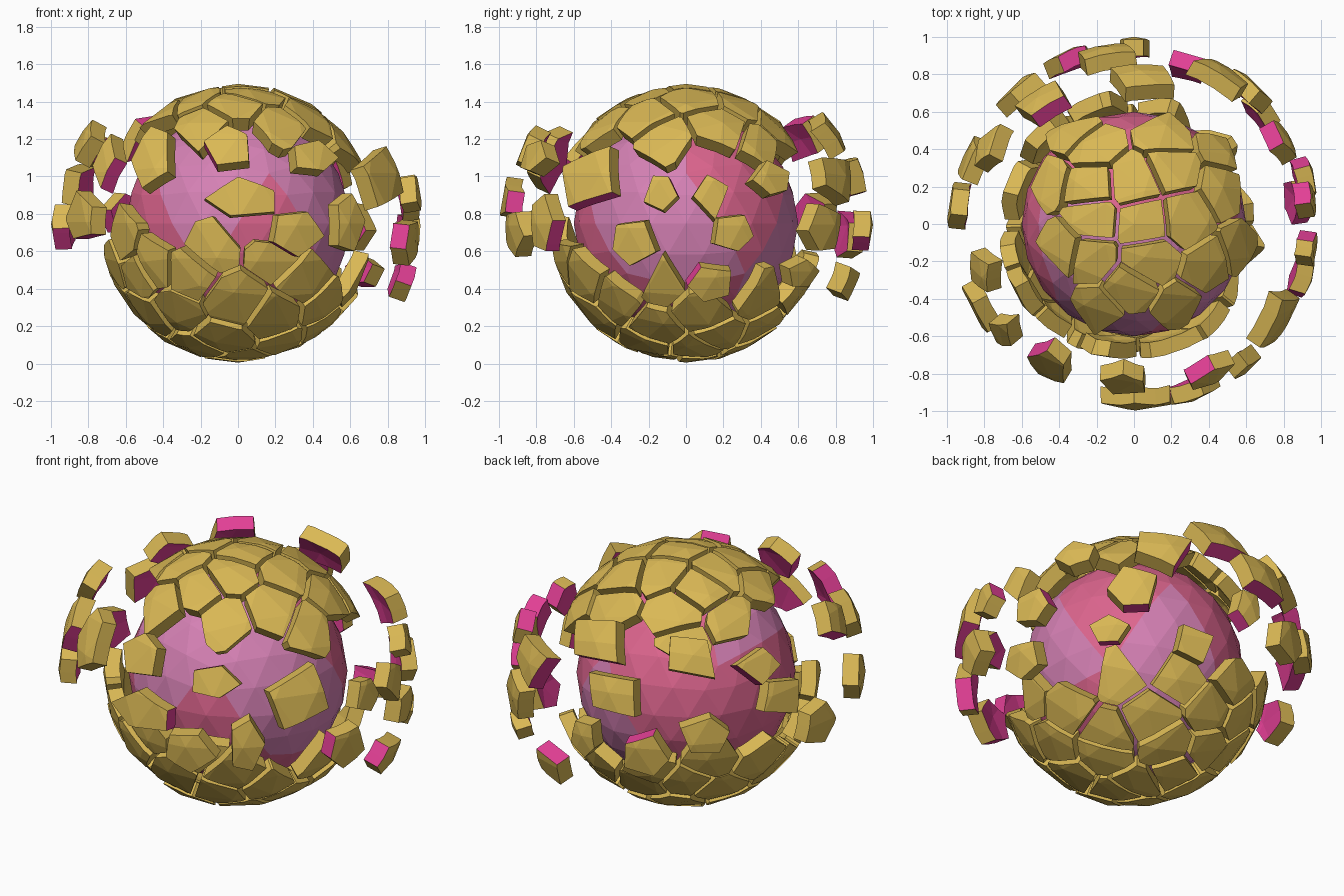
import bpy, bmesh, math, random
from mathutils import Vector

if "Cube" in bpy.data.objects:
    bpy.data.objects.remove(bpy.data.objects["Cube"])

random.seed(7)
C = Vector((0, 0, 0.75))
R = 0.745
THICK = 0.085


def material(name, col):
    m = bpy.data.materials.new(name)
    m.diffuse_color = (*col, 1)
    m.use_nodes = True
    m.node_tree.nodes["Principled BSDF"].inputs["Base Color"].default_value = m.diffuse_color
    return m


GOLD = material("gold_shell", (0.70, 0.48, 0.09))
MAGENTA = material("magenta_inside", (0.76, 0.05, 0.30))
PINK = material("core_pink", (0.72, 0.13, 0.27))
ORCHID = material("core_orchid", (0.67, 0.22, 0.46))


def make_object(name, bm, mats):
    me = bpy.data.meshes.new(name)
    bm.to_mesh(me)
    bm.free()
    for m in mats:
        me.materials.append(m)
    ob = bpy.data.objects.new(name, me)
    bpy.context.collection.objects.link(ob)
    return ob


def plate(target, planes, move, inward, pink_wall=None):
    """Cut a faceted sphere down to one patch, thicken it, add it to target."""
    bm = bmesh.new()
    bmesh.ops.create_icosphere(bm, subdivisions=3, radius=R)
    for co, no in planes:
        geom = bm.verts[:] + bm.edges[:] + bm.faces[:]
        bmesh.ops.bisect_plane(bm, geom=geom, plane_co=co, plane_no=no, clear_outer=True)
    if not bm.faces:
        bm.free()
        return
    ext = bmesh.ops.extrude_face_region(bm, geom=bm.faces[:], use_keep_orig=True)
    inner = {v for v in ext["geom"] if isinstance(v, bmesh.types.BMVert)}
    for v in inner:
        v.co = inward(v.co)
    bmesh.ops.recalc_face_normals(bm, faces=bm.faces)
    # inner skin (and one wall of the loose pieces) is magenta
    for f in bm.faces:
        count = sum(v in inner for v in f.verts)
        wall = 0 < count < len(f.verts)
        pink = count == len(f.verts) and pink_wall is not None
        if wall and pink_wall is not None:
            pink = f.normal.dot(pink_wall) > 0.8
        f.material_index = int(pink)
    bmesh.ops.translate(bm, verts=bm.verts, vec=C + move)
    tmp = bpy.data.meshes.new("tmp")
    bm.to_mesh(tmp)
    bm.free()
    target.from_mesh(tmp)
    bpy.data.meshes.remove(tmp)


# Core: faceted ball, colour varying in large triangular patches
bm = bmesh.new()
bmesh.ops.create_icosphere(bm, subdivisions=1, radius=1)
big = [f.normal.copy() for f in bm.faces]
bm.free()
bm = bmesh.new()
bmesh.ops.create_icosphere(bm, subdivisions=3, radius=0.6)
for f in bm.faces:
    i = max(range(20), key=lambda i: big[i].dot(f.normal))
    f.material_index = (i * 7 // 3) % 2
bmesh.ops.translate(bm, verts=bm.verts, vec=C)
make_object("core", bm, [PINK, ORCHID])

# Seeds for the cracked shell: jittered even spread over the sphere
N = 98
seeds = []
for i in range(N):
    z = 1 - (2 * i + 1) / N
    a = i * math.pi * (3 - math.sqrt(5)) + 0.6
    r = math.sqrt(1 - z * z)
    p = Vector((r * math.cos(a), r * math.sin(a), z))
    p += Vector([random.uniform(-0.1, 0.1) for _ in range(3)])
    seeds.append(p.normalized())

# Shell caps: one plate per seed, belt left open
upper, lower = bmesh.new(), bmesh.new()
for s in seeds:
    if s.z > 0.56 - 0.12 * s.x - 0.06 * s.y:
        target = upper
    elif s.z < -0.27 - 0.17 * s.x - 0.13 * s.y:
        target = lower
    else:
        continue
    planes = []
    for o in seeds:
        d = o - s
        if 0 < d.length < 0.9:
            n = d.normalized()
            planes.append((n * -0.014, n))
    planes.append((Vector((0, 0, 0)), -s))
    move = s * random.choice((0, 0, 0.004, -0.006, -0.012))
    plate(target, planes, move, lambda co: co * (1 - THICK / R))
make_object("upper_shell", upper, [GOLD, MAGENTA])
make_object("lower_shell", lower, [GOLD, MAGENTA])

# Floating fragments: x, y, z, half width, half height
FRAGS = [
    (0.92, 0.13, 0.90, .08, .10), (0.93, 0.25, 0.70, .11, .10),
    (0.93, -0.13, 0.91, .08, .10), (0.91, -0.28, 0.65, .12, .12),
    (0.77, -0.52, 0.99, .17, .14), (0.78, 0.45, 0.98, .11, .09),
    (0.58, -0.75, 0.75, .09, .16), (0.40, -0.80, 1.10, .13, .09),
    (0.03, -0.95, 0.88, .19, .10), (0.31, -0.91, 0.70, .14, .12),
    (-0.05, -0.83, 1.15, .12, .12), (-0.45, -0.74, 1.10, .11, .18),
    (-0.69, -0.57, 1.07, .08, .11), (-0.82, -0.45, 0.78, .15, .12),
    (-0.80, -0.25, 1.18, .10, .10), (-0.95, 0.10, 0.73, .12, .12),
    (-0.89, 0.35, 0.97, .12, .10), (-0.80, 0.42, 1.16, .10, .09),
    (-0.62, 0.70, 0.80, .13, .11), (-0.48, 0.65, 1.22, .13, .11),
    (0.05, 0.77, 1.22, .16, .12), (-0.15, 0.90, 1.00, .15, .11),
    (-0.35, 0.88, 0.68, .13, .12),
    (0, 0.96, 0.72, .08, .11), (0.30, 0.87, 0.43, .10, .09),
    (0.48, 0.80, 1.00, .15, .11), (0.64, 0.75, 0.72, .13, .13),
    (0.70, 0.62, 0.48, .10, .08), (0.90, 0.13, 0.43, .12, .10),
]
frag = bmesh.new()
for x, y, z, w, h in FRAGS:
    p = Vector((x, y, z)) - C
    d = p.normalized()
    side = Vector((0, 0, 1)).cross(d).normalized()
    up = d.cross(side)
    count = random.choice((5, 5, 4))
    start = random.uniform(0, 6.28)
    planes = [(Vector((0, 0, 0)), -d)]
    normals = []
    for k in range(count):
        a = start + (k + random.uniform(-0.15, 0.15)) * 2 * math.pi / count
        t = side * (math.cos(a) / w) + up * (math.sin(a) / h)
        off = side * (math.cos(a) * w) + up * (math.sin(a) * h)
        normals.append(t.normalized())
        planes.append((d * R + off * 0.88, (t - d * 0.1 * t.length).normalized()))
    dist = min(p.length + 0.05, 1.0)
    plate(frag, planes, d * (dist - R), lambda co: co - d * 0.09, random.choice(normals))
make_object("floating_fragments", frag, [GOLD, MAGENTA])
